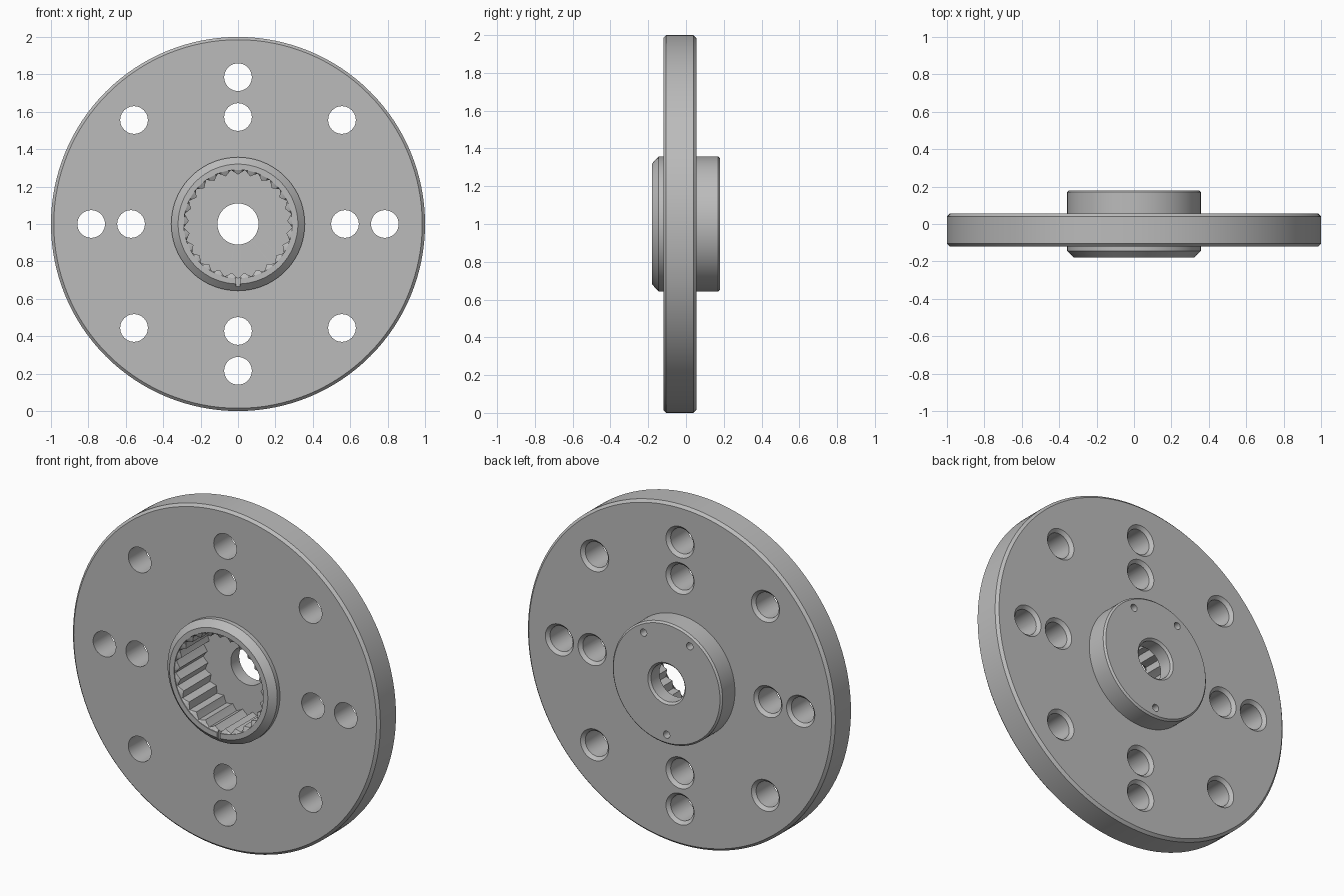
import bpy, bmesh, math

cube = bpy.data.objects.get("Cube")
if cube:
    bpy.data.objects.remove(cube, do_unlink=True)

metal = bpy.data.materials.new("grey metal")
metal.use_nodes = True
GREY = (0.5, 0.5, 0.5, 1)
metal.diffuse_color = GREY
metal.node_tree.nodes["Principled BSDF"].inputs["Base Color"].default_value = GREY


def loft(bm, rings, sides, x=0, z=0, teeth=0):
    """Capped solid along y. Each ring is (y, outer radius, tooth depth)."""
    loops = []
    for y, r, depth in rings:
        loop = []
        for i in range(sides):
            a = math.tau * i / sides
            wave = abs((i * teeth / sides) % 1 * 2 - 1) if teeth else 0
            rad = r - depth * wave
            loop.append(bm.verts.new((x + rad * math.sin(a), y, 1 + z + rad * math.cos(a))))
        loops.append(loop)
    for a, b in zip(loops, loops[1:]):
        for i in range(sides):
            j = (i + 1) % sides
            bm.faces.new((a[i], a[j], b[j], b[i]))
    bm.faces.new(loops[0])
    bm.faces.new(loops[-1])


def finish(bm, name):
    bmesh.ops.recalc_face_normals(bm, faces=bm.faces)
    mesh = bpy.data.meshes.new(name)
    bm.to_mesh(mesh)
    bm.free()
    mesh.materials.append(metal)
    obj = bpy.data.objects.new(name, mesh)
    bpy.context.collection.objects.link(obj)
    return obj


# Disc with raised hubs on both sides
bm = bmesh.new()
loft(bm, [(-0.18, 0.32, 0), (-0.145, 0.357, 0), (-0.12, 0.357, 0),
          (-0.12, 0.985, 0), (-0.105, 1, 0), (0.04, 1, 0), (0.055, 0.985, 0),
          (0.055, 0.357, 0), (0.17, 0.357, 0), (0.18, 0.347, 0)], 128)
flange = finish(bm, "hub_flange")

# Toothed bore, stepping down to the centre hole
bm = bmesh.new()
loft(bm, [(-0.3, 0.29, 0), (-0.175, 0.29, 0), (-0.165, 0.29, 0.027),
          (0.09, 0.29, 0.027), (0.0901, 0.11, 0), (0.168, 0.11, 0),
          (0.2, 0.142, 0)], 100, teeth=25)
bore = finish(bm, "bore_cutter")

# Bolt holes, countersunk at the back
bm = bmesh.new()
spots = [(0.556 * sx, 0.556 * sz) for sx in (-1, 1) for sz in (-1, 1)]
for d in (0.572, 0.785):
    spots += [(d, 0), (-d, 0), (0, d), (0, -d)]
for x, z in spots:
    loft(bm, [(-0.3, 0.074, 0), (0.037, 0.074, 0), (0.075, 0.112, 0)], 40, x, z)
bolts = finish(bm, "bolt_hole_cutter")

# Blind pin holes in the back hub
bm = bmesh.new()
for x, z in ((0.15, 0.26), (-0.15, 0.26), (0, -0.3)):
    loft(bm, [(0.13, 0.021, 0), (0.25, 0.021, 0)], 20, x, z)
pins = finish(bm, "pin_hole_cutter")

# Index notch at the bottom of the front rim
bm = bmesh.new()
bmesh.ops.create_cube(bm, size=1)
for v in bm.verts:
    v.co = (v.co.x * 0.02, -0.18 + v.co.y * 0.04, 0.695 + v.co.z * 0.06)
notch = finish(bm, "notch_cutter")

bpy.context.view_layer.objects.active = flange
flange.select_set(True)
for cutter in (bore, bolts, pins, notch):
    mod = flange.modifiers.new(cutter.name, "BOOLEAN")
    mod.operation = "DIFFERENCE"
    mod.solver = "EXACT"
    mod.object = cutter
    bpy.ops.object.modifier_apply(modifier=mod.name)
    bpy.data.objects.remove(cutter, do_unlink=True)

bpy.ops.object.shade_smooth_by_angle(angle=math.radians(25))
